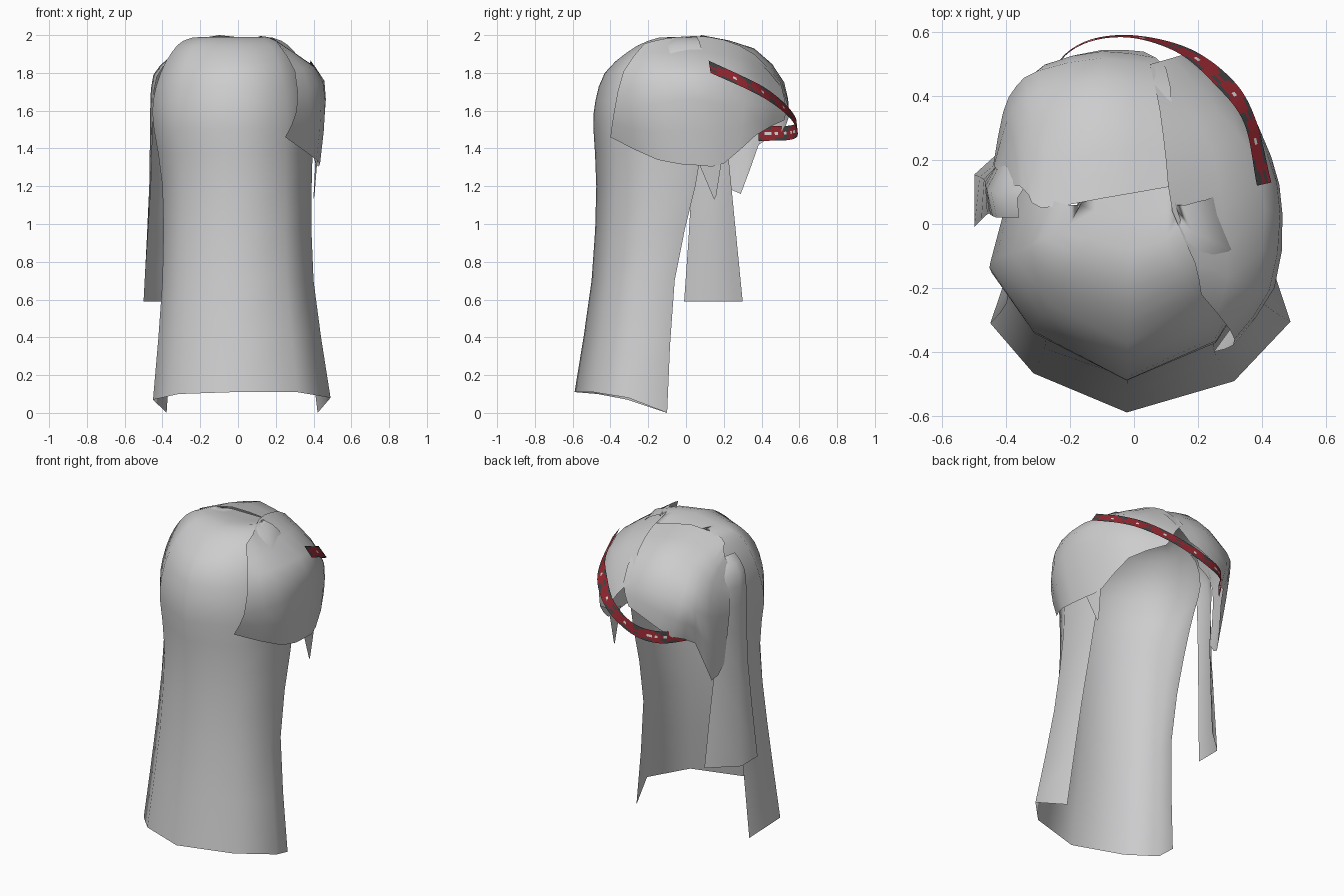
import bpy, math
from mathutils import Vector


def material(name, rgb):
    m = bpy.data.materials.new(name)
    m.diffuse_color = (*rgb, 1)
    return m


hair = material("hair grey", (0.61, 0.61, 0.62))
red = material("band red", (0.33, 0.022, 0.032))
dark = material("band charcoal", (0.06, 0.06, 0.065))
white = material("band white", (0.75, 0.75, 0.75))


def smooth_line(pts, n):
    """Curve through the points, n steps for each span."""
    pts = [Vector(p) for p in pts]
    ext = [2 * pts[0] - pts[1]] + pts + [2 * pts[-1] - pts[-2]]
    out = []
    for i in range(len(pts) - 1):
        a, b, c, d = ext[i:i + 4]
        for k in range(n):
            t = k / n
            out.append(0.5 * (2 * b + (c - a) * t + (2 * a - 5 * b + 4 * c - d) * t * t
                              + (3 * b - a - 3 * c + d) * t ** 3))
    return out + [pts[-1]]


def sheet(name, rows, nu=2, nv=2, mats=(hair,), rule=None):
    """Open sheet through a grid of points, facing away from the head centre."""
    rows = [smooth_line(r, nu) for r in rows]
    cols = [smooth_line(c, nv) for c in zip(*rows)]
    w, h = len(cols), len(cols[0])
    verts = [p for c in cols for p in c]
    faces = [(i * h + j, i * h + j + 1, (i + 1) * h + j + 1, (i + 1) * h + j)
             for i in range(w - 1) for j in range(h - 1)]
    me = bpy.data.meshes.new(name)
    me.from_pydata(verts, [], faces)
    me.update()
    facing = 0
    for f in me.polygons:
        d = f.center - Vector((0, 0, min(f.center.z, 1.5)))
        facing += f.normal.dot(d) * f.area
    if facing < 0:
        me.flip_normals()
    for m in mats:
        me.materials.append(m)
    for k, f in enumerate(me.polygons):
        f.use_smooth = True
        if rule:
            f.material_index = rule(k // (h - 1), k % (h - 1))
    ob = bpy.data.objects.new(name, me)
    bpy.context.collection.objects.link(ob)
    return ob


# long curtain of hair with the crown: U sections
# (height, left width, right width, outer y, end y)
section = [(-.84, 0), (-1, .43), (-.70, .75), (-.05, 1), (.64, .80), (1, .42), (.86, 0)]
levels = [(.11, .45, .49, -.59, -.10), (.70, .40, .40, -.50, -.06), (1.2, .40, .39, -.475, .05),
          (1.5, .445, .40, -.49, .10), (1.65, .45, .40, -.48, .15), (1.8, .41, .36, -.43, .15),
          (1.91, .35, .30, -.31, .09), (1.97, .29, .23, -.2, .07), (1.99, .2, .15, -.08, .06)]
rows = []
for n, (z, wl, wr, yb, ye) in enumerate(levels):
    drop = [.11, .04, .01, 0, 0, .03, .11] if n == 0 else [0] * 7
    rows.append([(x * (wl if x < 0 else wr), ye + (yb - ye) * t, z - d)
                 for (x, t), d in zip(section, drop)])
rows.append([(x * .16, .14, 1.955) for x, t in section])
sheet("back_hair", rows, nu=1)

# right side sweep: parting, shoulder, widest line, lower edge
right_rows = [
    [(.21, -.22, 1.955), (.19, -.12, 1.98), (.12, .04, 1.995), (.10, .2, 1.975),
     (.08, .36, 1.9), (.05, .5, 1.75)],
    [(.30, -.33, 1.81), (.38, -.2, 1.83), (.41, .04, 1.83), (.37, .22, 1.81),
     (.26, .36, 1.79), (.12, .52, 1.67)],
    [(.31, -.38, 1.6), (.44, -.2, 1.63), (.465, .03, 1.66), (.43, .21, 1.63),
     (.33, .4, 1.63), (.16, .53, 1.6)],
    [(.25, -.40, 1.46), (.415, -.15, 1.34), (.43, .07, 1.31), (.41, .2, 1.32),
     (.35, .37, 1.47), (.19, .52, 1.55)]]
sheet("right_side_hair", right_rows)

# left fringe, tucked under the parting and ending in a point beside the cheek
left_rows = [
    [(.13, .12, 1.965), (-.1, .08, 2.0), (-.29, .05, 1.955), (-.33, .09, 1.92),
     (-.36, .12, 1.88), (-.40, .11, 1.8)],
    [(.12, .35, 1.88), (-.1, .36, 1.93), (-.27, .32, 1.88), (-.34, .30, 1.83),
     (-.38, .27, 1.78), (-.43, .17, 1.7)],
    [(.10, .49, 1.74), (-.1, .52, 1.75), (-.30, .48, 1.7), (-.37, .43, 1.65),
     (-.41, .35, 1.6), (-.44, .19, 1.55)],
    [(.03, .54, 1.62), (-.1, .545, 1.57), (-.25, .5, 1.48), (-.335, .385, 1.42),
     (-.385, .29, 1.16), (-.41, .2, 1.24)]]
sheet("left_fringe", left_rows)

# hanging lock on the left
lock_rows = [
    [(-.34, .12, 1.87), (-.365, .08, 1.88), (-.36, .02, 1.87)],
    [(-.40, .18, 1.78), (-.448, .1, 1.79), (-.43, .02, 1.78)],
    [(-.42, .2, 1.6), (-.465, .12, 1.6), (-.45, .03, 1.6)],
    [(-.37, .24, 1.2), (-.47, .14, 1.2), (-.46, .03, 1.2)],
    [(-.34, .3, .59), (-.5, .155, .59), (-.5, -.01, .59)]]
sheet("left_lock", lock_rows, nu=1)

# small wisp below the right side
sheet("right_wisp", [[(.42, .06, 1.34), (.42, .12, 1.33), (.41, .19, 1.34)],
                     [(.405, .14, 1.15), (.40, .15, 1.13), (.40, .16, 1.15)]], nu=1, nv=1)


# patterned hair band: charcoal patches on the edges, white specks in the middle
def band_colour(i, j):
    if j == 2 and (i % 10 == 6 or (i > 44 and i % 3 == 0)):
        return 2
    if (j == 0 and i % 8 < 4) or (j == 4 and (i + 5) % 8 < 4) or (j in (1, 3) and i % 10 < 2):
        return 1
    return 0


upper = [(.385, .12, 1.865), (.345, .315, 1.775), (.255, .435, 1.71), (.13, .54, 1.62),
         (-.04, .585, 1.545), (-.2, .54, 1.52), (-.32, .38, 1.52)]
lower = [(.43, .13, 1.80), (.38, .33, 1.71), (.305, .455, 1.64), (.16, .555, 1.555),
         (-.04, .592, 1.475), (-.2, .545, 1.445), (-.32, .385, 1.44)]
sheet("hair_band", [upper, lower], nu=10, nv=5, mats=(red, dark, white), rule=band_colour)
